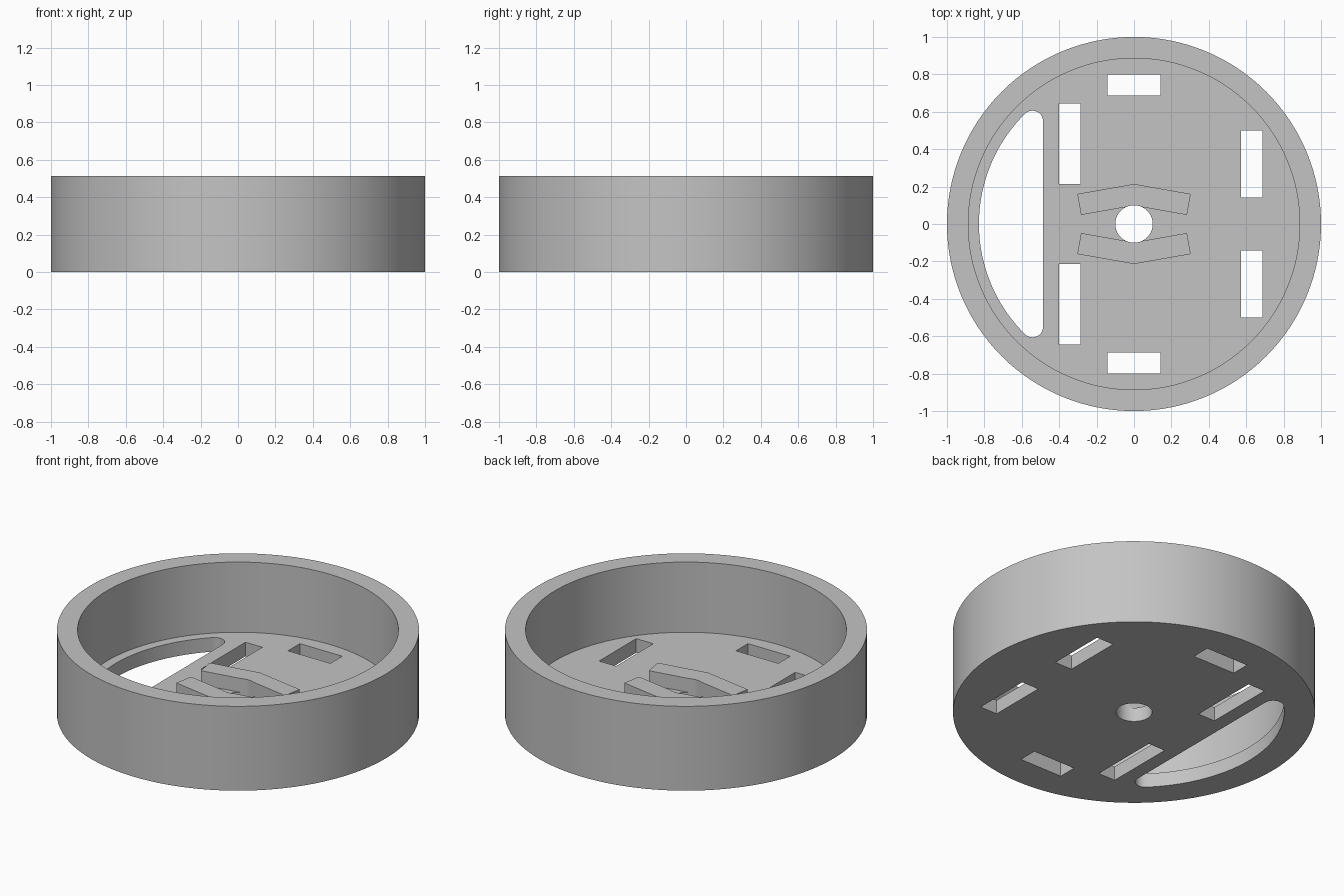
import bpy
import bmesh
from math import sin, cos, tan, atan2, pi, radians, sqrt

cube = bpy.data.objects.get("Cube")
if cube:
    bpy.data.objects.remove(cube, do_unlink=True)

HEIGHT, FLOOR, ARM_TOP = 0.514, 0.086, 0.171
INNER, HOLE = 0.886, 0.1
SIDES = 128

grey = bpy.data.materials.new("plain grey")
grey.use_nodes = True
colour = (0.55, 0.55, 0.55, 1)
grey.diffuse_color = colour
grey.node_tree.nodes["Principled BSDF"].inputs["Base Color"].default_value = colour


def arc(cx, cy, r, start, end, steps):
    """Points along an arc, both ends included."""
    angles = [start + (end - start) * i / steps for i in range(steps + 1)]
    return [(cx + r * cos(a), cy + r * sin(a)) for a in angles]


def circle(r, steps=SIDES):
    return arc(0, 0, r, 0, 2 * pi, steps)[:-1]


def rectangle(x0, x1, y0, y1):
    return [(x0, y0), (x1, y0), (x1, y1), (x0, y1)]


def prism(name, outline, z0, z1):
    """Extrude a flat outline into a solid object."""
    bm = bmesh.new()
    base = bm.faces.new([bm.verts.new((x, y, z0)) for x, y in outline])
    top = bmesh.ops.extrude_face_region(bm, geom=[base])["geom"]
    verts = [v for v in top if isinstance(v, bmesh.types.BMVert)]
    bmesh.ops.translate(bm, verts=verts, vec=(0, 0, z1 - z0))
    bmesh.ops.recalc_face_normals(bm, faces=bm.faces)
    mesh = bpy.data.meshes.new(name)
    bm.to_mesh(mesh)
    bm.free()
    mesh.materials.append(grey)
    obj = bpy.data.objects.new(name, mesh)
    bpy.context.collection.objects.link(obj)
    return obj


def cut(target, outline, z0=-0.1, z1=1.0):
    """Subtract a prism from the target and discard the cutter."""
    cutter = prism("cutter", outline, z0, z1)
    cutter.hide_render = True
    mod = target.modifiers.new("cut", "BOOLEAN")
    mod.operation, mod.solver, mod.object = "DIFFERENCE", "EXACT", cutter
    bpy.context.view_layer.objects.active = target
    bpy.ops.object.modifier_apply(modifier=mod.name)
    bpy.data.objects.remove(cutter, do_unlink=True)


# Round tray: a solid drum hollowed out from above
tray = prism("round_tray", circle(1), 0, HEIGHT)
cut(tray, circle(INNER), z0=FLOOR)

# Centre hole and end slots, then side slots, mirrored front to back
cut(tray, circle(HOLE, 64))
for side in (1, -1):
    for x0, x1, y0, y1 in ((-0.143, 0.143, 0.686, 0.8),
                           (-0.4, -0.286, 0.214, 0.643),
                           (0.571, 0.686, 0.143, 0.5)):
        cut(tray, rectangle(x0, x1, side * y0, side * y1))

# D-shaped window with rounded corners
R, EDGE, FILLET = 0.829, -0.486, 0.057
cx = EDGE - FILLET
cy = sqrt((R - FILLET) ** 2 - cx ** 2)
tip = atan2(cy, cx)
window = arc(0, 0, R, tip, 2 * pi - tip, 48)
window += arc(cx, -cy, FILLET, -tip, 0, 16)[1:]
window += arc(cx, cy, FILLET, 0, tip, 16)[:-1]
cut(tray, window)

# Pair of bent guide arms either side of the centre hole
TILT, WIDTH, REACH, PEAK = radians(10), 0.114, 0.303, 0.214
end_y = PEAK - REACH * tan(TILT)
in_x, in_y = REACH - WIDTH * sin(TILT), end_y - WIDTH * cos(TILT)
half = [(0, PEAK), (REACH, end_y), (in_x, in_y), (0, PEAK - WIDTH / cos(TILT))]
outline = half + [(-x, y) for x, y in half[2:0:-1]]
arms = []
for name, side in (("back_guide_arm", 1), ("front_guide_arm", -1)):
    arm = prism(name, [(x, side * y) for x, y in outline], FLOOR, ARM_TOP)
    cut(arm, circle(HOLE, 64))
    arms.append(arm)

# Smooth the curved walls and keep the edges crisp
bpy.ops.object.select_all(action="DESELECT")
for obj in [tray] + arms:
    obj.select_set(True)
bpy.context.view_layer.objects.active = tray
bpy.ops.object.shade_smooth_by_angle(angle=radians(30))
